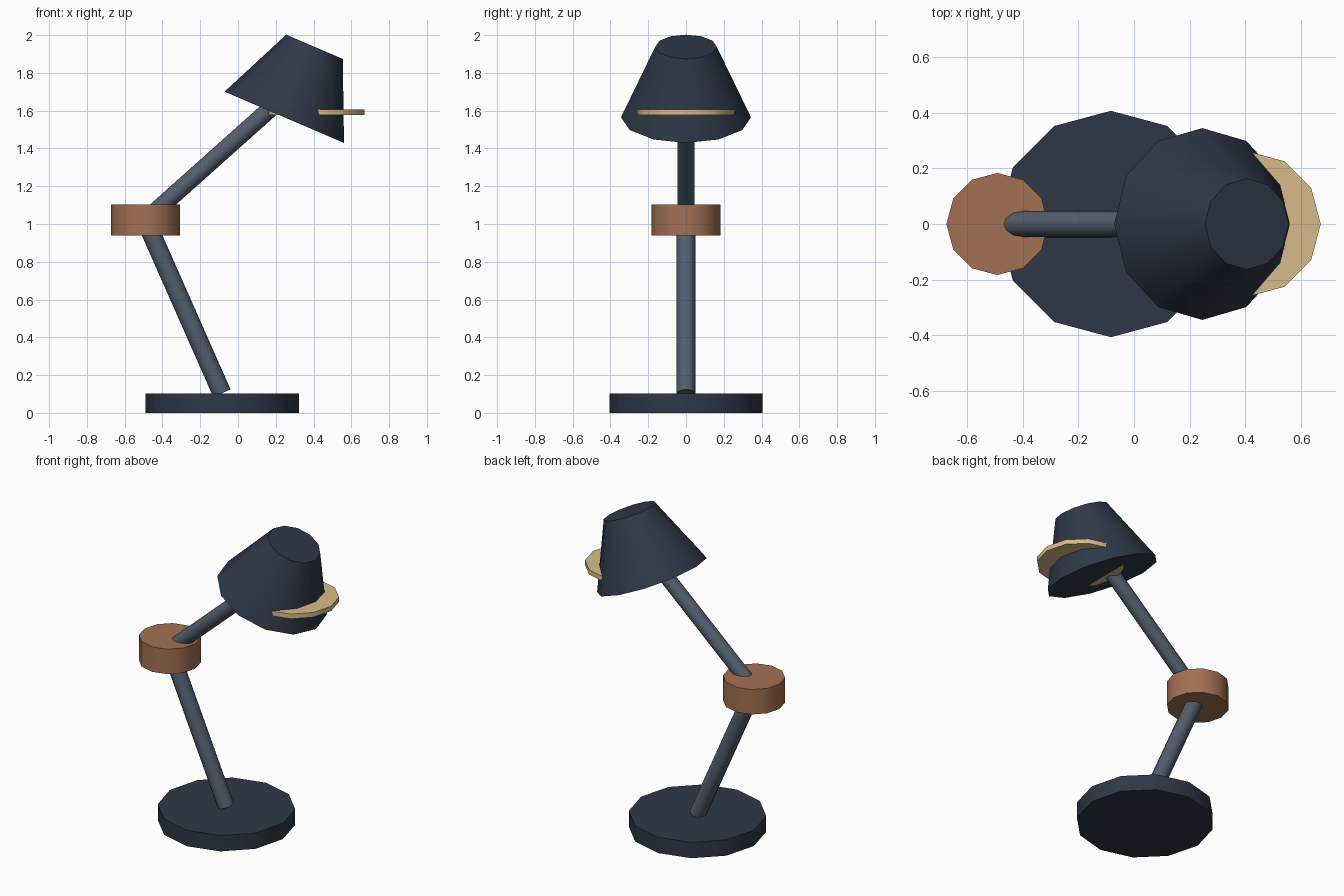
import bpy
import math
from mathutils import Vector

if "Cube" in bpy.data.objects:
    bpy.data.objects.remove(bpy.data.objects["Cube"])

SIDES = 12


def material(name, rgb):
    m = bpy.data.materials.new(name)
    m.diffuse_color = (*rgb, 1)
    m.use_nodes = True
    m.node_tree.nodes["Principled BSDF"].inputs["Base Color"].default_value = m.diffuse_color
    return m


navy = material("navy", (0.027, 0.039, 0.065))
slate = material("slate", (0.085, 0.11, 0.155))
wood = material("wood", (0.36, 0.165, 0.085))
cream = material("cream", (0.68, 0.50, 0.25))


def tapered(name, start, end, r1, r2, mat):
    """Closed 12-sided cylinder or cone between two points in the XZ plane."""
    a, b = Vector((start[0], 0, start[1])), Vector((end[0], 0, end[1]))
    d = b - a
    bpy.ops.mesh.primitive_cone_add(
        vertices=SIDES, radius1=r1, radius2=r2, depth=d.length,
        location=(a + b) / 2, rotation=(0, math.atan2(d.x, d.z), 0))
    ob = bpy.context.object
    ob.name = name
    ob.data.materials.append(mat)
    bpy.ops.object.shade_smooth_by_angle(angle=math.radians(40))
    return ob


# Foot and the two arm segments meeting in the elbow
tapered("base", (-0.083, 0), (-0.083, 0.103), 0.406, 0.406, navy)
tapered("lower_arm", (-0.085, 0.104), (-0.49, 1.02), 0.05, 0.05, slate)
tapered("elbow_joint", (-0.49, 0.94), (-0.49, 1.102), 0.183, 0.183, wood)
tapered("upper_arm", (-0.49, 1.02), (0.19, 1.627), 0.046, 0.046, slate)

# Tilted shade with the level light disc passing through it
tapered("lamp_shade", (0.245, 1.565), (0.405, 1.938), 0.344, 0.163, navy)
tapered("light_disc", (0.41, 1.576), (0.41, 1.607), 0.26, 0.26, cream)
